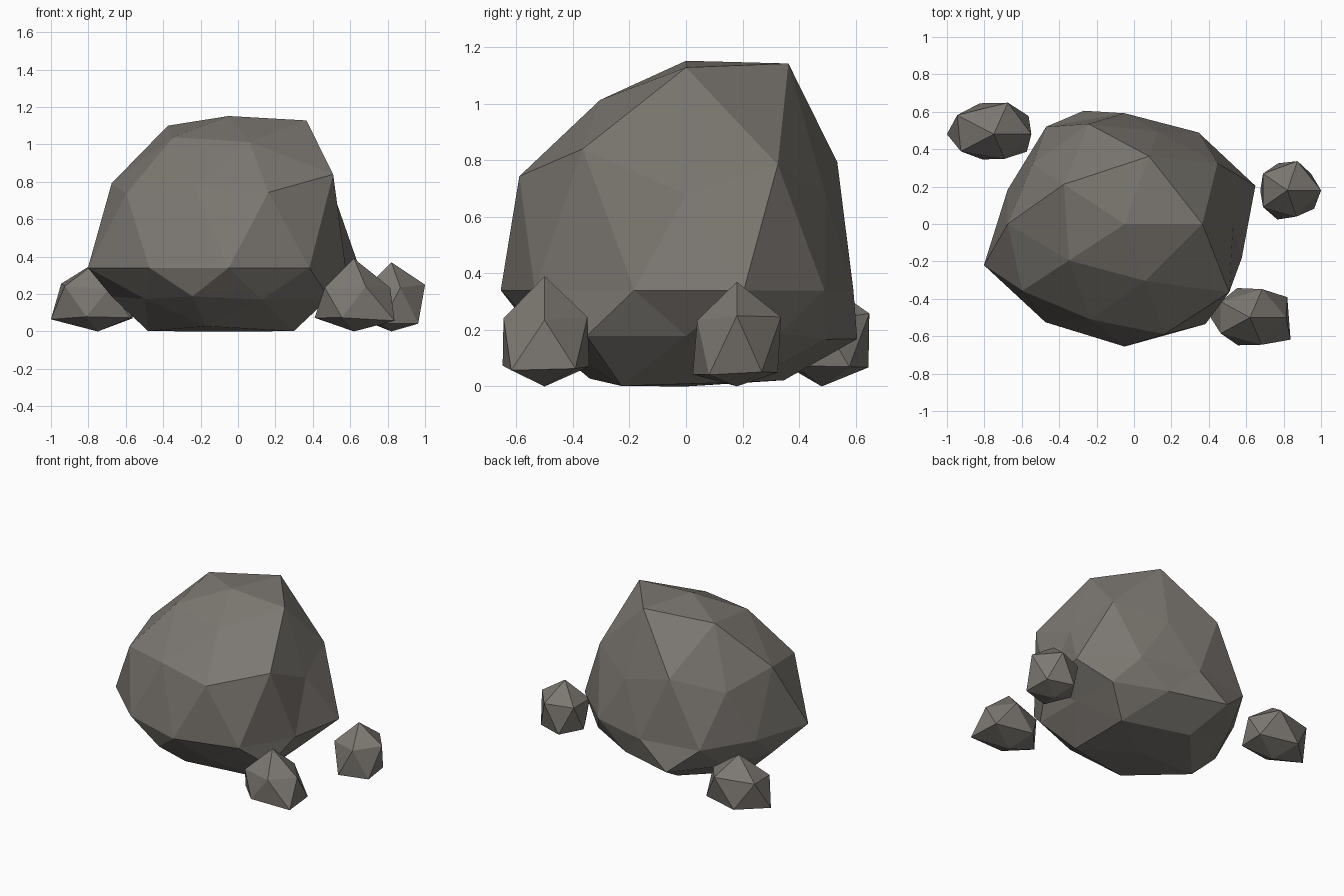
import bpy, bmesh, math

stone = bpy.data.materials.new("stone")
stone.diffuse_color = (0.20, 0.185, 0.165, 1)


def ring_order(v):
    # top to bottom, then anticlockwise from +x
    pole = math.hypot(v.co.x, v.co.y) < 0.01
    ang = 0 if pole else round(math.degrees(math.atan2(v.co.y, v.co.x))) % 360
    return (-round(v.co.z, 2), ang)


def rock(name, detail, centre, size, down, radii):
    """Icosphere with one radius per vertex; lower half squashed to 'down'."""
    bm = bmesh.new()
    bmesh.ops.create_icosphere(bm, subdivisions=detail, radius=1)
    for v, r in zip(sorted(bm.verts, key=ring_order), radii):
        d = v.co.normalized() * r
        sz = size[2] if d.z > 0 else down
        v.co = (centre[0] + d.x * size[0],
                centre[1] + d.y * size[1],
                max(0, centre[2] + d.z * sz))
    bmesh.ops.recalc_face_normals(bm, faces=bm.faces)
    me = bpy.data.meshes.new(name)
    bm.to_mesh(me)
    bm.free()
    me.materials.append(stone)
    bpy.context.collection.objects.link(bpy.data.objects.new(name, me))


# Main boulder: radii listed ring by ring, top to bottom
rock("boulder", 2, (-0.05, 0, 0.34), (0.70, 0.63, 0.82), 0.34, [
    0.99,
    1.13, 1.15, 1.09, 1.00, 0.965,
    1.03, 1.05, 1.05, 1.00, 1.16,
    0.927, 0.92, 0.97, 1.08, 1.10,
    1.05, 0.96, 0.94, 1.02, 0.94, 1.13, 1.03, 1.04, 1.05, 0.94,
    1.00, 1.13, 1.00, 1.00, 1.06,
    0.90, 0.97, 0.97, 0.93, 0.95,
    1.12, 1.10, 1.17, 1.08, 1.17,
    1.00])

# Small stones around the base
rock("left_stone", 1, (-0.75, 0.48, 0.13), (0.25, 0.18, 0.26), 0.13,
     [0.95, 0.90, 1.10, 1.08, 0.97, 0.86, 1.03, 1.08, 1.12, 0.88, 0.98, 1.0])
rock("front_stone", 1, (0.62, -0.50, 0.13), (0.24, 0.18, 0.26), 0.13,
     [1.0, 0.90, 0.99, 0.90, 0.90, 0.95, 1.15, 1.03, 0.98, 0.97, 1.25, 1.0])
rock("right_stone", 1, (0.82, 0.18, 0.13), (0.18, 0.17, 0.24), 0.18,
     [1.0, 1.12, 1.08, 1.0, 1.0, 0.97, 0.98, 1.0, 0.90, 1.08, 1.10, 0.72])
